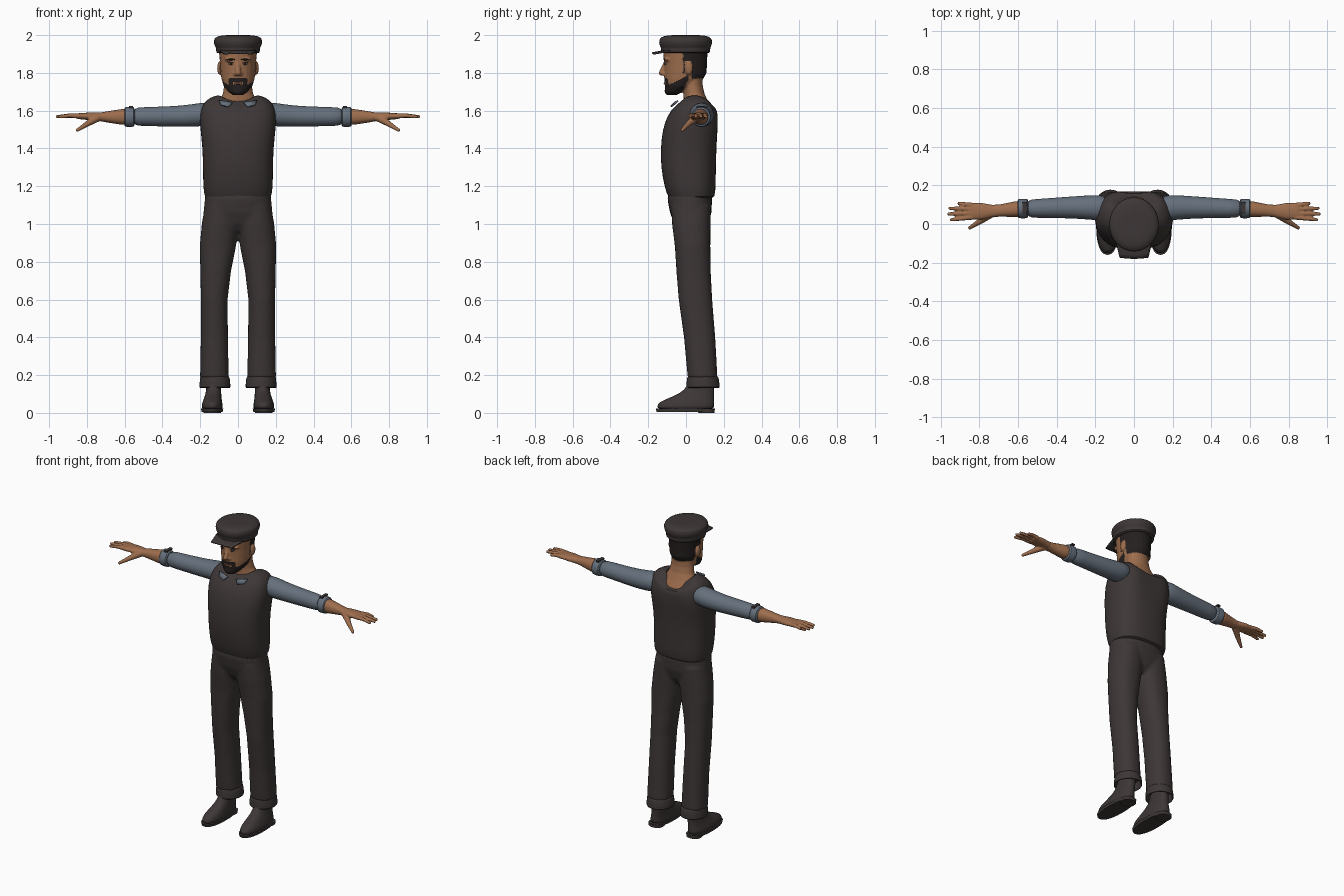
import bpy, bmesh, math
from mathutils import Vector, Matrix

cube = bpy.data.objects.get("Cube")
if cube:
    bpy.data.objects.remove(cube)


def material(name, r, g, b):
    m = bpy.data.materials.new(name)
    m.use_nodes = True
    m.diffuse_color = (r, g, b, 1)
    bsdf = m.node_tree.nodes["Principled BSDF"]
    bsdf.inputs["Base Color"].default_value = (r, g, b, 1)
    bsdf.inputs["Roughness"].default_value = 0.8
    return m


CLOTH = material("dark cloth", 0.047, 0.038, 0.037)
SHIRT = material("blue grey shirt", 0.13, 0.16, 0.2)
SKIN = material("skin", 0.34, 0.155, 0.075)
HAIR = material("dark hair", 0.018, 0.014, 0.013)
WHITE = material("eye white", 0.5, 0.47, 0.43)
LIP = material("lips", 0.2, 0.075, 0.05)


def loft(bm, rings, axis="z", power=2.0, sides=24, caps=(True, True)):
    """Skin rings of (position, centre a, centre b, radius a, radius b)."""
    loops = []
    for t, ca, cb, ra, rb in rings:
        loop = []
        for i in range(sides):
            a = 2 * math.pi * i / sides
            c, s = math.cos(a), math.sin(a)
            u = ca + ra * math.copysign(abs(c) ** (2 / power), c)
            v = cb + rb * math.copysign(abs(s) ** (2 / power), s)
            loop.append(bm.verts.new((u, v, t) if axis == "z" else (t, u, v)))
        loops.append(loop)
    for lo, hi in zip(loops, loops[1:]):
        for i in range(sides):
            j = (i + 1) % sides
            bm.faces.new((lo[i], lo[j], hi[j], hi[i]))
    for use, loop in zip(caps, (loops[0], loops[-1])):
        if use:
            bm.faces.new(loop)


def ball(bm, centre, radii):
    mat = Matrix.Translation(centre) @ Matrix.Diagonal((*radii, 1))
    bmesh.ops.create_uvsphere(bm, u_segments=16, v_segments=10, radius=1, matrix=mat)


def limb(bm, points, r0, r1):
    """Tapered rounded tube through the points."""
    n = len(points) - 1
    radius = [r0 + (r1 - r0) * i / n for i in range(n + 1)]
    pts = [Vector(p) for p in points]
    for i in range(n):
        d = pts[i + 1] - pts[i]
        rot = d.to_track_quat("Z", "Y").to_matrix().to_4x4()
        bmesh.ops.create_cone(bm, cap_ends=True, segments=12, radius1=radius[i],
                              radius2=radius[i + 1], depth=d.length,
                              matrix=Matrix.Translation((pts[i] + pts[i + 1]) / 2) @ rot)
    for p, r in zip(pts, radius):
        ball(bm, p, (r, r, r))


def finish(bm, name, mat, mirror=False, subsurf=0, voxel=0, solid=0):
    bmesh.ops.recalc_face_normals(bm, faces=bm.faces)
    me = bpy.data.meshes.new(name)
    bm.to_mesh(me)
    bm.free()
    me.materials.append(mat)
    me.polygons.foreach_set("use_smooth", [True] * len(me.polygons))
    me.set_sharp_from_angle(angle=math.radians(40))
    ob = bpy.data.objects.new(name, me)
    bpy.context.scene.collection.objects.link(ob)
    if solid:
        ob.modifiers.new("Solidify", "SOLIDIFY").thickness = solid
    if mirror:
        ob.modifiers.new("Mirror", "MIRROR")
    if voxel:
        m = ob.modifiers.new("Remesh", "REMESH")
        m.mode, m.voxel_size, m.use_smooth_shade = "VOXEL", voxel, True
        m = ob.modifiers.new("Smooth", "SMOOTH")
        m.factor, m.iterations = 0.5, 3
    if subsurf:
        ob.modifiers.new("Subdivision", "SUBSURF").levels = subsurf
        ob.modifiers["Subdivision"].render_levels = subsurf
    return ob


# Trousers: two legs blended into the hips
bm = bmesh.new()
for s in (-1, 1):
    loft(bm, [(z, s * x, y, rx, ry) for z, x, y, rx, ry in (
        (.185, .125, .088, .076, .079), (.4, .125, .072, .072, .083),
        (.6, .126, .05, .071, .089), (.75, .118, .04, .081, .091),
        (.88, .107, .035, .096, .094), (1.0, .092, .028, .1, .102),
        (1.1, .085, .025, .09, .105))], power=2.2)
loft(bm, [(.96, 0, .03, .1, .06), (1.0, 0, .028, .15, .09), (1.06, 0, .025, .183, .11),
          (1.13, 0, .02, .176, .118), (1.2, 0, .02, .17, .11)], power=2.3)
finish(bm, "trousers", CLOTH, voxel=.01)

# Turned-up hems
bm = bmesh.new()
loft(bm, [(.195, .123, .089, .07, .074), (.192, .123, .089, .079, .084),
          (.165, .122, .09, .081, .087), (.132, .122, .09, .084, .09),
          (.13, .122, .09, .077, .083), (.185, .122, .09, .07, .074)], caps=(False, False))
finish(bm, "trouser_hems", CLOTH, mirror=True, subsurf=1)

# Shoes with a thin sole and heel block
bm = bmesh.new()
loft(bm, [(.015, .137, -.003, .054, .15), (.035, .137, -.002, .057, .153),
          (.058, .136, .003, .052, .147), (.08, .133, .03, .046, .118),
          (.105, .13, .06, .041, .09), (.14, .128, .08, .039, .07),
          (.22, .126, .085, .037, .06)], power=2.3)
finish(bm, "shoes", CLOTH, mirror=True, subsurf=1)
bm = bmesh.new()
loft(bm, [(.006, .137, -.003, .056, .153), (.022, .137, -.003, .059, .157)], power=2.3)
loft(bm, [(0, .137, .108, .046, .043), (.02, .137, .108, .047, .044)], power=2.6)
finish(bm, "shoe_soles", CLOTH, mirror=True)

# Waistcoat with a neckline that dips front and back
bm = bmesh.new()
loft(bm, [(1.14, 0, .025, .155, .1), (1.135, 0, .03, .178, .124), (1.2, 0, .021, .185, .136),
          (1.3, 0, .013, .186, .146), (1.4, 0, .013, .188, .148), (1.5, 0, .021, .2, .146),
          (1.58, 0, .036, .204, .133), (1.64, 0, .05, .186, .11), (1.67, 0, .055, .15, .085),
          (1.685, 0, .05, .1, .07), (1.675, 0, .05, .092, .062)],
     power=2.5, sides=32, caps=(False, False))
for v in bm.verts:
    if v.co.z > 1.62:
        d = max(-1, min(1, (v.co.y - .05) / .07))
        side = max(0, 1 - (v.co.x / .13) ** 2)
        v.co.z -= (.08 if d > 0 else .035) * d * d * side * (v.co.z - 1.6) / .08
    # shoulder blades
    if v.co.y > .08 and 1.45 < v.co.z < 1.62:
        v.co.y += .012 * math.exp(-((abs(v.co.x) - .12) / .05) ** 2)
finish(bm, "waistcoat", CLOTH, subsurf=1)

# Shirt collar points
bm = bmesh.new()
bm.faces.new([bm.verts.new(p) for p in ((.03, -.058, 1.64), (.1, -.04, 1.65),
                                        (.09, -.064, 1.627), (.05, -.078, 1.618))])
finish(bm, "collar_points", SHIRT, mirror=True, solid=.008)

# Sleeves and rolled cuffs
bm = bmesh.new()
loft(bm, [(.12, .08, 1.585, .065, .06), (.2, .085, 1.579, .066, .063),
          (.27, .086, 1.572, .06, .058), (.36, .085, 1.569, .055, .054),
          (.5, .08, 1.569, .049, .05), (.56, .08, 1.568, .047, .049)], axis="x")
finish(bm, "sleeves", SHIRT, mirror=True, subsurf=1)
bm = bmesh.new()
loft(bm, [(.548, .08, 1.567, .045, .046), (.55, .08, 1.567, .051, .053),
          (.575, .08, 1.567, .051, .054), (.6, .08, 1.567, .051, .053),
          (.602, .08, 1.567, .042, .044)], axis="x")
finish(bm, "sleeve_cuffs", SHIRT, mirror=True, subsurf=1)
bm = bmesh.new()
mat = Matrix.Translation((.566, .085, 1.619)) @ Matrix.Diagonal((.02, .06, .009, 1))
bmesh.ops.create_cube(bm, size=1, matrix=mat)
finish(bm, "cuff_tabs", CLOTH, mirror=True)

# Forearms and hands
bm = bmesh.new()
loft(bm, [(.55, .08, 1.567, .041, .043), (.62, .076, 1.567, .04, .041),
          (.69, .07, 1.567, .032, .03), (.73, .067, 1.567, .032, .023),
          (.79, .066, 1.57, .043, .02), (.85, .066, 1.571, .043, .015)], axis="x", power=2.2)
for y0, y1, tip in ((.035, .022, .943), (.055, .052, .957), (.077, .081, .951), (.097, .106, .905)):
    limb(bm, [(.835, y0, 1.571), ((.835 + tip) / 2, (y0 + y1) / 2, 1.574), (tip, y1, 1.568)],
         .0135, .009)
limb(bm, [(.745, .05, 1.562), (.795, .014, 1.532), (.85, -.02, 1.497)], .022, .009)
finish(bm, "forearms_and_hands", SKIN, mirror=True, voxel=.0045)

# Head, nose, ears and neck blended together
bm = bmesh.new()
loft(bm, [(1.683, 0, -.076, .028, .026), (1.7, 0, -.062, .052, .048),
          (1.73, 0, -.032, .076, .08), (1.77, 0, -.011, .088, .104),
          (1.8, 0, -.003, .092, .112), (1.85, 0, -.003, .095, .114),
          (1.9, 0, -.003, .1, .117), (1.94, 0, -.003, .1, .117)])
loft(bm, [(1.57, 0, .055, .14, .09), (1.61, 0, .056, .125, .083), (1.65, 0, .052, .1, .064),
          (1.69, 0, .042, .08, .056), (1.73, 0, .035, .074, .054), (1.8, 0, .035, .07, .05)])
limb(bm, [(0, -.108, 1.855), (0, -.128, 1.8)], .01, .016)
ball(bm, (0, -.09, 1.705), (.034, .024, .024))
for s in (-1, 1):
    ball(bm, (s * .014, -.114, 1.793), (.011, .013, .01))
    ball(bm, (s * .038, -.098, 1.871), (.034, .018, .011))
    ball(bm, (s * .097, .015, 1.825), (.013, .021, .036))
head = finish(bm, "head", SKIN, voxel=.005)
shaped = bpy.data.meshes.new_from_object(head.evaluated_get(bpy.context.evaluated_depsgraph_get()))
head.modifiers.clear()
head.data = shaped
shaped.materials.clear()
for m in (SKIN, HAIR):
    shaped.materials.append(m)
for p in shaped.polygons:
    x, y, z = p.center
    ear = abs(x) > .094 and abs(y - .015) < .022 and abs(z - 1.825) < .037
    hair = (y > .03 and z > 1.77) or (y > -.015 and z > 1.8)
    jaw = y < .012 and 1.675 < z < 1.737 + .5 * max(0, y + .09) and y < -.02 + (z - 1.7) * .5
    moustache = abs(x) < .046 and 1.752 < z < 1.774 and y < -.08
    chin_sides = .026 < abs(x) < .05 and 1.72 < z < 1.77 and y < -.06
    p.material_index = int(not ear and (hair or jaw or moustache or chin_sides))

# Eyes, brows and mouth
for name, mat, x, y, z, radii in (
        ("eyes", WHITE, .036, -.108, 1.847, (.014, .005, .005)),
        ("irises", HAIR, .036, -.112, 1.847, (.0055, .003, .005)),
        ("upper_lids", HAIR, .036, -.11, 1.853, (.017, .004, .0022)),
        ("eyebrows", HAIR, .038, -.115, 1.871, (.025, .005, .0045))):
    bm = bmesh.new()
    ball(bm, (x, y, z), radii)
    finish(bm, name, mat, mirror=True)
bm = bmesh.new()
ball(bm, (0, -.113, 1.745), (.022, .005, .006))
finish(bm, "mouth", LIP)

# Flat cap with band and peak
bm = bmesh.new()
loft(bm, [(1.905, 0, -.002, .112, .126), (1.906, 0, -.002, .116, .13),
          (1.936, 0, -.002, .117, .131), (1.942, 0, -.002, .124, .137),
          (1.962, 0, -.002, .13, .142), (1.982, 0, -.002, .127, .139),
          (1.995, 0, -.002, .108, .12), (2.0, 0, -.002, .07, .08),
          (2.0, 0, -.002, .03, .035)], sides=32)
finish(bm, "cap", CLOTH, subsurf=1)
bm = bmesh.new()
bmesh.ops.create_grid(bm, x_segments=10, y_segments=4, size=1)
for v in bm.verts:
    u, w = v.co.x, (v.co.y + 1) / 2
    v.co = (u * (.075 + .02 * w), -.18 + .09 * w + .006 * u * u,
            1.909 + .016 * w - .005 * u * u)
finish(bm, "cap_peak", CLOTH, solid=.008)
